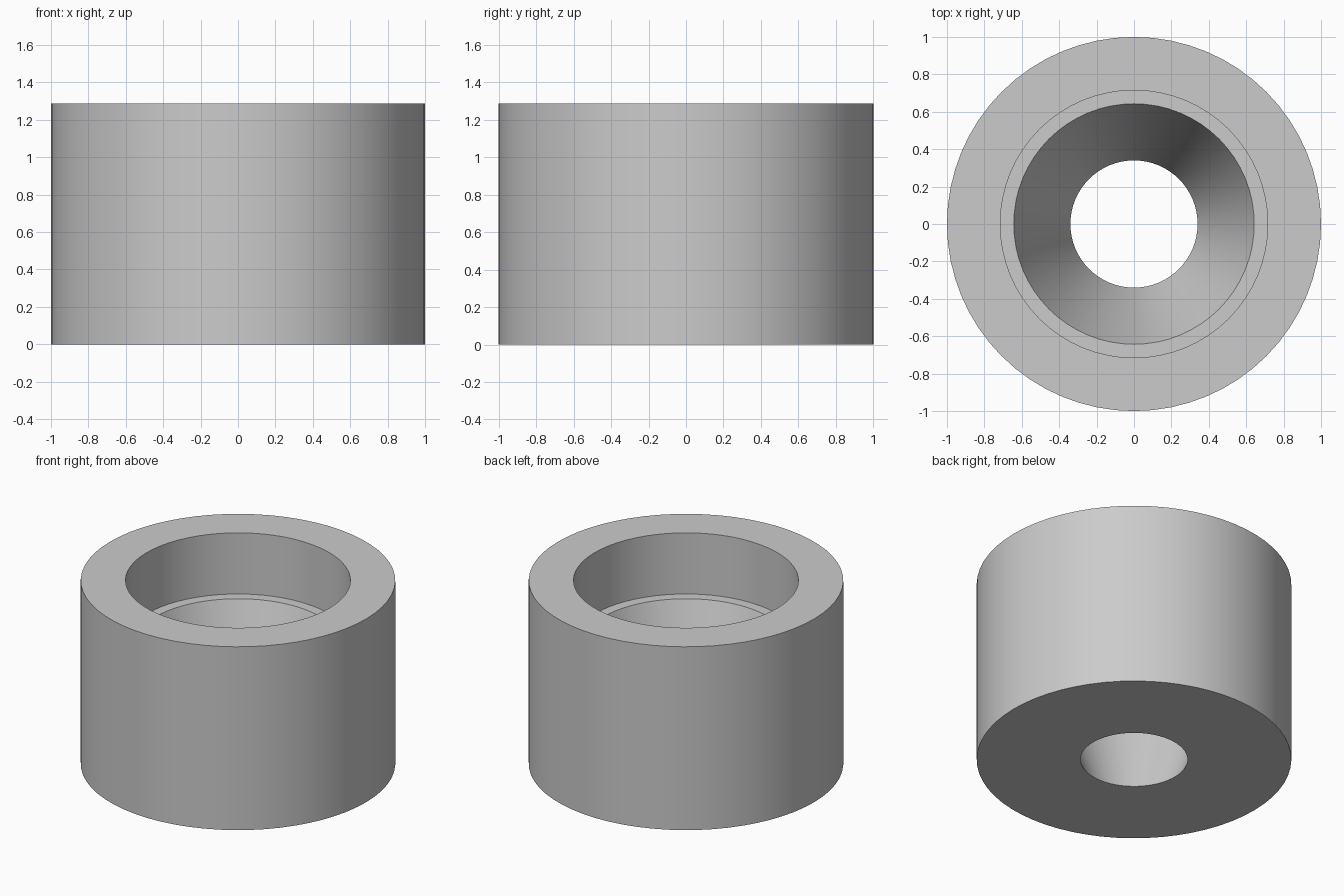
import bpy
import bmesh
import math

cube = bpy.data.objects.get("Cube")
if cube:
    bpy.data.objects.remove(cube, do_unlink=True)

SEGMENTS = 64
OUTER, BORE, LEDGE, HOLE = 1.0, 0.715, 0.643, 0.34
HEIGHT, LEDGE_Z = 1.286, 0.857

# Plain grey material
grey = bpy.data.materials.new("plain_grey")
grey.use_nodes = True
colour = (0.6, 0.6, 0.6, 1)
grey.diffuse_color = colour
grey.node_tree.nodes["Principled BSDF"].inputs["Base Color"].default_value = colour

# Wall section: bottom, outside, rim, counterbore, ledge and tapered hole
profile = [(HOLE, 0), (OUTER, 0), (OUTER, HEIGHT),
           (BORE, HEIGHT), (BORE, LEDGE_Z), (LEDGE, LEDGE_Z)]

# Revolve the closed section around z
bm = bmesh.new()
verts = [bm.verts.new((r, 0, z)) for r, z in profile]
edges = [bm.edges.new((a, b)) for a, b in zip(verts, verts[1:] + verts[:1])]
bmesh.ops.spin(bm, geom=verts + edges, cent=(0, 0, 0), axis=(0, 0, 1),
               angle=math.tau, steps=SEGMENTS, use_merge=True)
bmesh.ops.remove_doubles(bm, verts=bm.verts[:], dist=0.0001)
bmesh.ops.recalc_face_normals(bm, faces=bm.faces[:])

mesh = bpy.data.meshes.new("bushing")
bm.to_mesh(mesh)
bm.free()
mesh.materials.append(grey)
bushing = bpy.data.objects.new("bushing", mesh)
bpy.context.collection.objects.link(bushing)

# Smooth walls with crisp rims
bpy.ops.object.select_all(action="DESELECT")
bushing.select_set(True)
bpy.context.view_layer.objects.active = bushing
bpy.ops.object.shade_smooth_by_angle(angle=math.radians(30))
